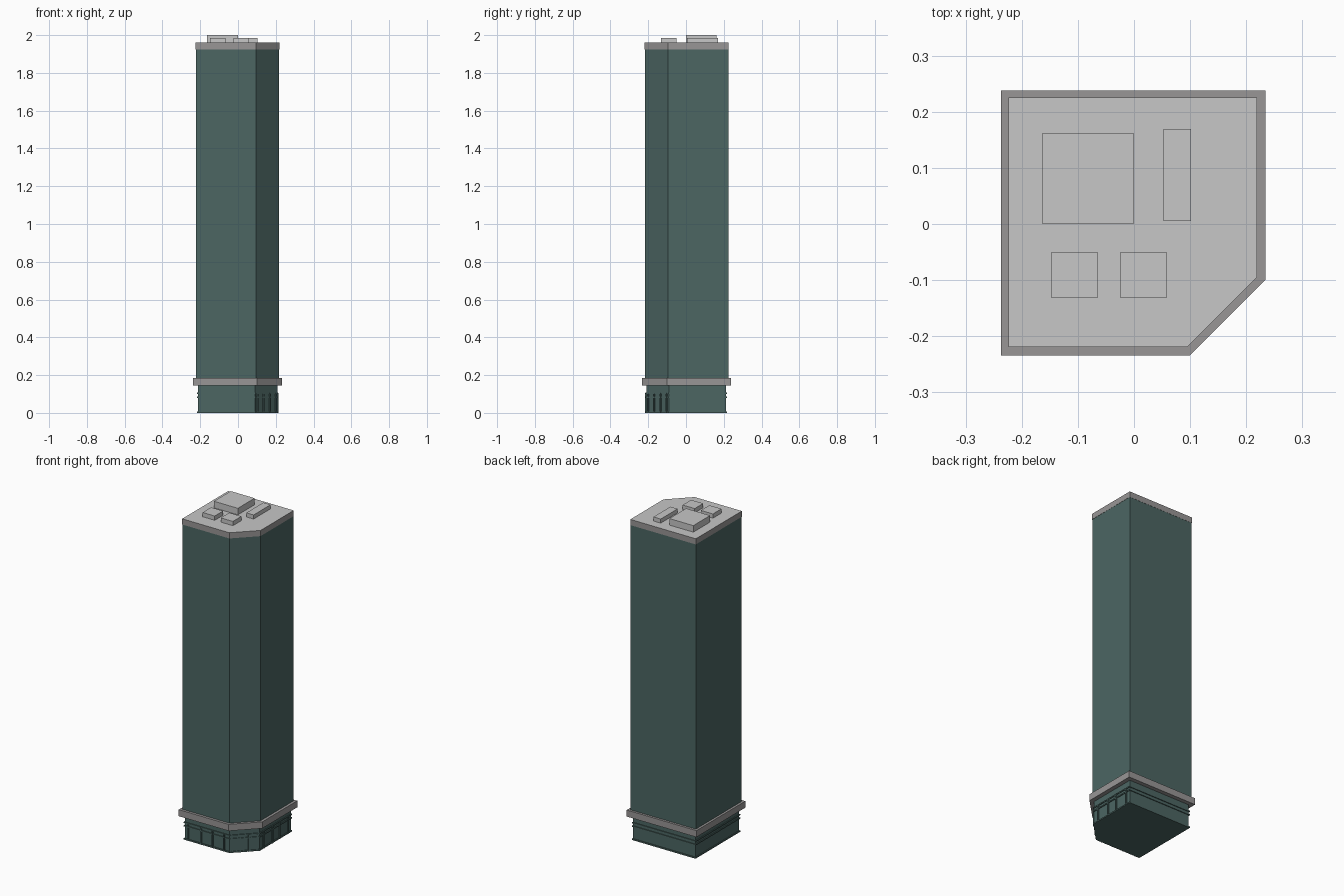
import bpy, bmesh, math
from mathutils import Matrix, Vector

if "Cube" in bpy.data.objects:
    bpy.data.objects.remove(bpy.data.objects["Cube"])


def material(name, rgb):
    m = bpy.data.materials.new(name)
    m.diffuse_color = (*rgb, 1)
    m.use_nodes = True
    m.node_tree.nodes["Principled BSDF"].inputs["Base Color"].default_value = m.diffuse_color
    return m


TEAL = material("teal glass", (0.072, 0.132, 0.124))
GREY = material("grey concrete", (0.315, 0.305, 0.305))
LIGHT = material("light roof grey", (0.57, 0.57, 0.57))


def finish(name, bm, *mats):
    bmesh.ops.recalc_face_normals(bm, faces=bm.faces)
    me = bpy.data.meshes.new(name)
    bm.to_mesh(me)
    bm.free()
    for m in mats:
        me.materials.append(m)
    ob = bpy.data.objects.new(name, me)
    bpy.context.collection.objects.link(ob)
    return ob


def outline(x0, x1, y0, y1, cx, cy):
    """Square footprint with the front right corner cut off."""
    return [(x0, y0), (cx, y0), (x1, cy), (x1, y1), (x0, y1)]


def prism(name, pts, z0, z1, *mats):
    bm = bmesh.new()
    face = bm.faces.new([bm.verts.new((x, y, z0)) for x, y in pts])
    ext = bmesh.ops.extrude_face_region(bm, geom=[face], use_keep_orig=True)
    for v in ext["geom"]:
        if isinstance(v, bmesh.types.BMVert):
            v.co.z = z1
    ob = finish(name, bm, *mats)
    if len(mats) > 1:  # second colour goes on the top face
        for p in ob.data.polygons:
            p.material_index = int(p.normal.z > 0.9)
    return ob


def box(name, x0, x1, y0, y1, z0, z1, mat):
    return prism(name, [(x0, y0), (x1, y0), (x1, y1), (x0, y1)], z0, z1, mat)


# Main masses
base = outline(-0.212, 0.208, -0.209, 0.213, 0.09, -0.091)
prism("base", base, 0, 0.15, TEAL)
prism("ledge", outline(-0.237, 0.234, -0.234, 0.238, 0.10, -0.10), 0.145, 0.185, GREY)
tower = outline(-0.223, 0.218, -0.218, 0.224, 0.094, -0.094)
prism("tower", tower, 0.18, 1.925, TEAL)
prism("crown", outline(-0.224, 0.219, -0.219, 0.225, 0.095, -0.095),
      1.925, 1.96, GREY, LIGHT)

# Bands wrapping the base
for i, (z0, z1) in enumerate([(0.0, 0.008), (0.08, 0.087), (0.101, 0.108)]):
    prism(f"base_band_{i}", outline(-0.217, 0.213, -0.214, 0.218, 0.092, -0.093),
          z0, z1, TEAL)


# Upright mullions along the front, cut corner and right wall
def mullion(name, p, angle):
    bm = bmesh.new()
    mat = (Matrix.Translation((p[0], p[1], 0.053)) @ Matrix.Rotation(angle, 4, 'Z')
           @ Matrix.Diagonal((0.008, 0.014, 0.106, 1)))
    bmesh.ops.create_cube(bm, size=1, matrix=mat)
    finish(name, bm, TEAL)


for wall, i, fractions in [("front", 0, (0.08, 0.37, 0.62, 0.88)),
                           ("corner", 1, (0.08, 0.35, 0.65, 0.92)),
                           ("right", 2, (0.12, 0.4, 0.63, 0.9))]:
    a, b = Vector(base[i]), Vector(base[i + 1])
    d = b - a
    for k, f in enumerate(fractions):
        mullion(f"{wall}_mullion_{k}", a + d * f, math.atan2(d.y, d.x))

# Rooftop plant boxes
box("large_plant_room", -0.163, -0.001, 0.0, 0.162, 1.955, 2.0, LIGHT)
box("long_vent", 0.053, 0.102, 0.005, 0.169, 1.955, 1.985, LIGHT)
for k, x in enumerate((-0.147, -0.024)):
    box(f"small_vent_{k}", x, x + 0.082, -0.132, -0.05, 1.955, 1.986, LIGHT)
